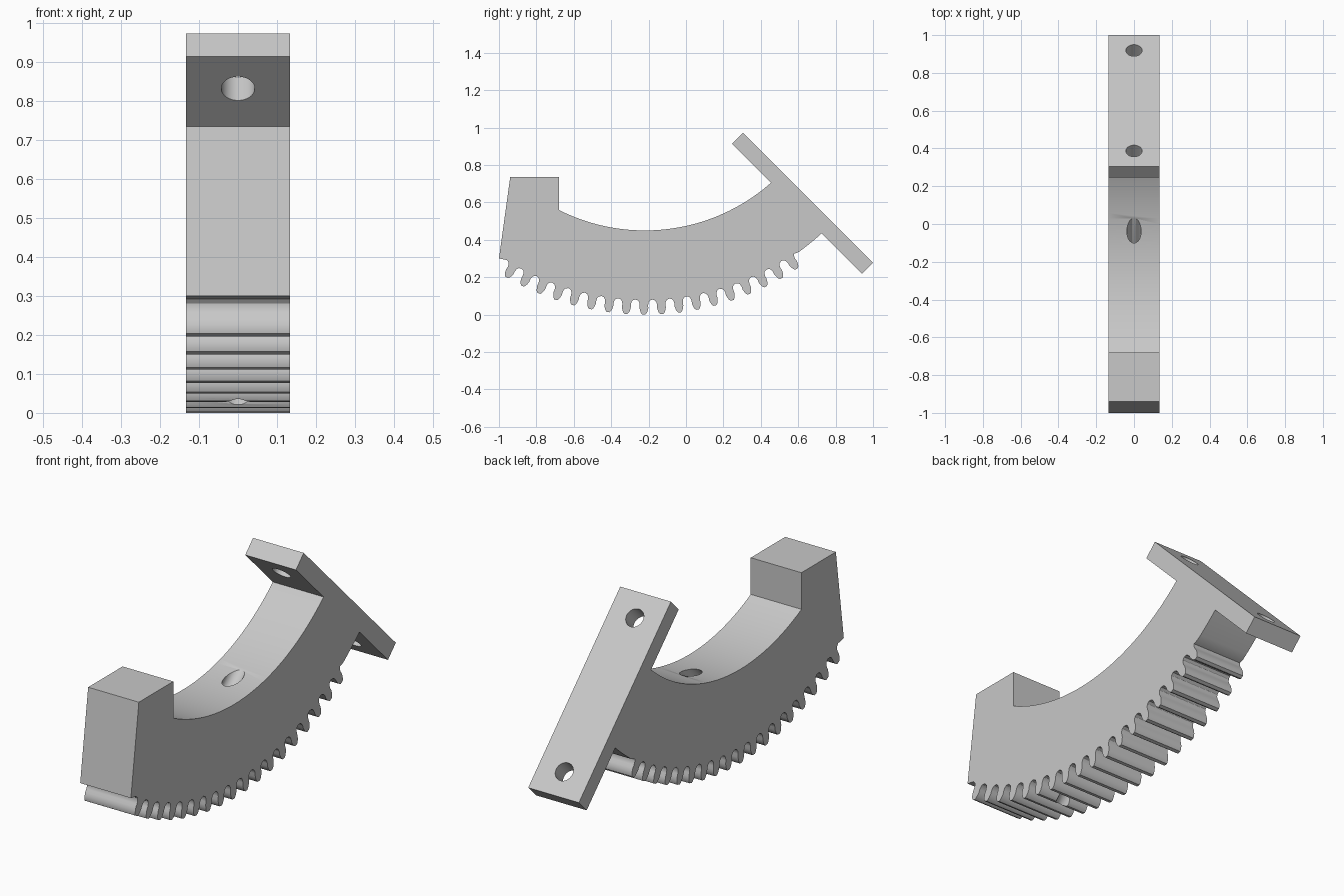
import bpy
import bmesh
from math import sin, cos, atan2, radians, pi
from mathutils import Vector

cube = bpy.data.objects.get("Cube")
if cube:
    bpy.data.objects.remove(cube, do_unlink=True)

HALF_WIDTH = 0.134
CENTRE_Y, CENTRE_Z = -0.22, 1.47
INNER_R, ROOT_R = 1.02, 1.395
PITCH = radians(3.75)
FIRST_TOOTH, LAST_TOOTH = -8, 9

grey = bpy.data.materials.new("light grey")
grey.use_nodes = True
colour = (0.58, 0.58, 0.58, 1)
grey.diffuse_color = colour
grey.node_tree.nodes["Principled BSDF"].inputs["Base Color"].default_value = colour


def polar(r, a):
    """Point (y, z) at radius r and angle a from straight down."""
    return (CENTRE_Y + r * sin(a), CENTRE_Z - r * cos(a))


def angle_of(y, z):
    return atan2(y - CENTRE_Y, CENTRE_Z - z)


def arc(r, a0, a1, steps):
    return [polar(r, a0 + (a1 - a0) * i / steps) for i in range(steps + 1)]


# One tooth flank: half thickness and radius, root to tip
FLANK = [(0.032, 1.395), (0.025, 1.405), (0.0225, 1.42), (0.0235, 1.435),
         (0.020, 1.45), (0.015, 1.462), (0.008, 1.47)]


def tooth(a):
    left = [polar(r, a - s / r) for s, r in FLANK]
    right = [polar(r, a + s / r) for s, r in reversed(FLANK)]
    return left + right


# Stop block with a leaning front face
profile = [(-0.68, 0.56), (-0.68, 0.735), (-0.94, 0.735), (-1.0, 0.30)]

# Toothed rim, with a shallow round root between teeth
for k in range(FIRST_TOOTH, LAST_TOOTH + 1):
    a = k * PITCH - radians(0.2)
    profile.append(polar(ROOT_R - 0.005, a - PITCH / 2))
    profile += tooth(a)

# Plain end of the rim
profile += arc(1.402, radians(35.9), angle_of(0.725, 0.435), 6)

# Sloping mounting plate
profile += [(0.941, 0.219), (1.0, 0.278), (0.305, 0.973), (0.246, 0.914)]

# Inner curve back to the block
profile += arc(INNER_R, angle_of(0.455, 0.705), angle_of(-0.68, 0.56), 40)[:-1]

# Extrude the profile across the width
bm = bmesh.new()
face = bm.faces.new([bm.verts.new((-HALF_WIDTH, y, z)) for y, z in profile])
result = bmesh.ops.extrude_face_region(bm, geom=[face])
moved = [v for v in result["geom"] if isinstance(v, bmesh.types.BMVert)]
bmesh.ops.translate(bm, verts=moved, vec=(2 * HALF_WIDTH, 0, 0))
bmesh.ops.recalc_face_normals(bm, faces=bm.faces)
mesh = bpy.data.meshes.new("gear_sector_bracket")
bm.to_mesh(mesh)
bm.free()
bracket = bpy.data.objects.new("gear_sector_bracket", mesh)
bpy.context.collection.objects.link(bracket)
mesh.materials.append(grey)
bpy.context.view_layer.objects.active = bracket


def drill(name, start, end, radius):
    """Cut a round hole between two (y, z) points on the middle plane."""
    p, q = Vector((0, *start)), Vector((0, *end))
    bpy.ops.mesh.primitive_cylinder_add(vertices=48, radius=radius,
                                        depth=(q - p).length, location=(p + q) / 2)
    cutter = bpy.context.object
    cutter.name = name
    cutter.rotation_mode = "QUATERNION"
    cutter.rotation_quaternion = (q - p).to_track_quat("Z", "Y")
    cutter.data.materials.append(grey)
    cutter.hide_render = True
    bpy.context.view_layer.update()
    bpy.ops.object.select_all(action="DESELECT")
    bracket.select_set(True)
    bpy.context.view_layer.objects.active = bracket
    mod = bracket.modifiers.new(name, "BOOLEAN")
    mod.operation = "DIFFERENCE"
    mod.solver = "EXACT"
    mod.object = cutter
    bpy.ops.object.modifier_apply(modifier=mod.name)
    bpy.data.objects.remove(cutter, do_unlink=True)


# Two plate holes, and one through the rim in line with the upper one
drill("upper_plate_hole", (0.25, 0.754), (0.45, 0.954), 0.043)
drill("lower_plate_hole", (0.79, 0.23), (0.99, 0.43), 0.043)
drill("rim_hole", (-0.65, -0.146), (0.15, 0.654), 0.038)

bpy.ops.object.shade_smooth_by_angle(angle=radians(32))
